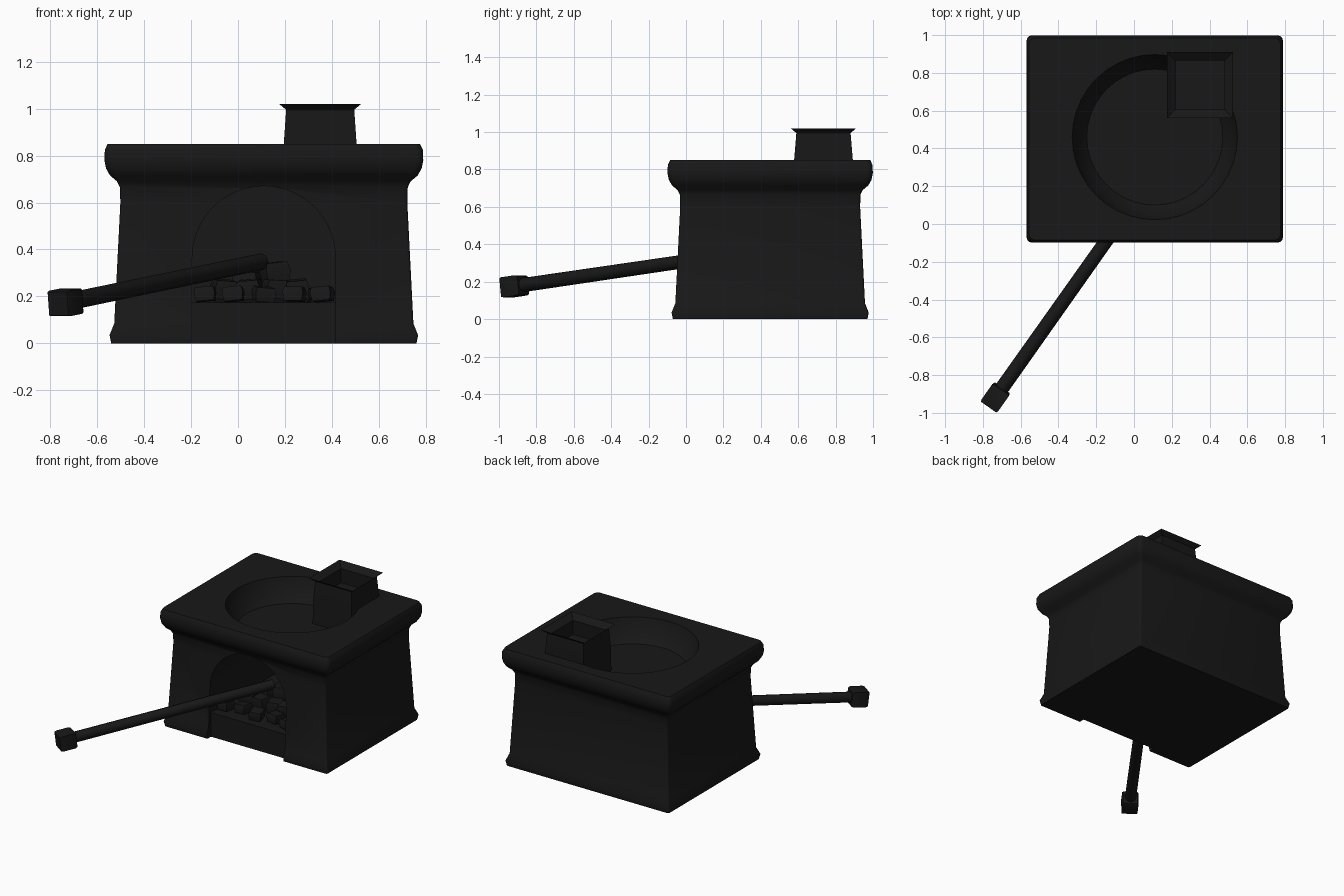
import bpy, bmesh, math, random
from mathutils import Vector, Matrix

if "Cube" in bpy.data.objects:
    bpy.data.objects.remove(bpy.data.objects["Cube"])

random.seed(4)
CX, CY = 0.11, 0.45

soot = bpy.data.materials.new("soot")
soot.diffuse_color = (0.009, 0.009, 0.009, 1)
soot.use_nodes = True
soot.node_tree.nodes["Principled BSDF"].inputs["Base Color"].default_value = soot.diffuse_color


def make(name, verts, faces, angle=40):
    """Mesh object from rings/faces with consistent normals."""
    me = bpy.data.meshes.new(name)
    me.from_pydata(verts, [], faces)
    bm = bmesh.new()
    bm.from_mesh(me)
    bmesh.ops.recalc_face_normals(bm, faces=bm.faces)
    bm.to_mesh(me)
    bm.free()
    ob = bpy.data.objects.new(name, me)
    bpy.context.collection.objects.link(ob)
    me.materials.append(soot)
    smooth(ob, angle)
    return ob


def smooth(ob, angle):
    bpy.ops.object.select_all(action='DESELECT')
    bpy.context.view_layer.objects.active = ob
    ob.select_set(True)
    bpy.ops.object.shade_smooth_by_angle(angle=math.radians(angle))


def loft(name, rings, angle=40):
    """Closed solid through rings of equal point count."""
    n = len(rings[0])
    verts = [p for r in rings for p in r]
    faces = [(k * n + i, k * n + (i + 1) % n, (k + 1) * n + (i + 1) % n, (k + 1) * n + i)
             for k in range(len(rings) - 1) for i in range(n)]
    faces += [tuple(range(n))[::-1], tuple((len(rings) - 1) * n + i for i in range(n))]
    return make(name, verts, faces, angle)


def rect(cx, cy, hx, hy, z, r=0.0, seg=3):
    """Rectangle outline, optionally with rounded corners."""
    if r == 0:
        return [(cx + sx * hx, cy + sy * hy, z) for sx, sy in ((1, 1), (-1, 1), (-1, -1), (1, -1))]
    pts = []
    for q, (sx, sy) in enumerate(((1, 1), (-1, 1), (-1, -1), (1, -1))):
        for i in range(seg + 1):
            a = math.pi / 2 * (q + i / seg)
            pts.append((cx + sx * (hx - r) + r * math.cos(a), cy + sy * (hy - r) + r * math.sin(a), z))
    return pts


def circle(cx, cy, r, z, n=40):
    return [(cx + r * math.cos(2 * math.pi * i / n), cy + r * math.sin(2 * math.pi * i / n), z) for i in range(n)]


def arch(y, z0, r=0.305, spring=0.365, n=20):
    """Arch outline standing in the xz plane."""
    pts = [(CX + r, y, z0)]
    pts += [(CX + r * math.cos(math.pi * i / n), y, spring + r * math.sin(math.pi * i / n)) for i in range(n + 1)]
    return pts + [(CX - r, y, z0)]


def cut(ob, cutter):
    m = ob.modifiers.new("cut", 'BOOLEAN')
    m.operation, m.solver, m.object = 'DIFFERENCE', 'EXACT', cutter
    cutter.hide_render = True
    bpy.context.view_layer.objects.active = ob
    bpy.ops.object.modifier_apply(modifier=m.name)
    bpy.data.objects.remove(cutter)


# Hearth body: flared foot, tapering walls, heavy rounded top slab
profile = [(0.650, 0), (0.657, 0.035), (0.637, 0.085), (0.611, 0.60), (0.613, 0.665), (0.625, 0.69),
           (0.655, 0.715), (0.672, 0.745), (0.679, 0.78), (0.677, 0.825), (0.665, 0.85)]
body = loft("hearth_body", [rect(CX, CY, h, h - 0.13, z, 0.012 + 0.018 * (z > 0.7)) for h, z in profile])

# Arched firebox, recessed panel under it, round basin in the top
cut(body, loft("firebox_cutter", [arch(-0.3, 0.175), arch(0.78, 0.175)]))
cut(body, loft("panel_cutter", [arch(-0.3, -0.1), arch(-0.03, -0.1)]))
cut(body, loft("basin_cutter", [circle(CX, CY + 0.01, 0.36, 0.69), circle(CX, CY + 0.01, 0.41, 0.75),
                                circle(CX, CY + 0.01, 0.44, 0.86)]))
smooth(body, 40)

# Square chimney with flared rim and hollow inside
px, py = 0.35, 0.735
steps = [(0.157, 0.157, 0.68), (0.155, 0.157, 0.85), (0.145, 0.145, 0.995), (0.175, 0.175, 1.02),
         (0.130, 0.130, 0.985), (0.135, 0.135, 0.88)]
loft("chimney", [rect(px, py, hx, hy, z) for hx, hy, z in steps], 30)


# Poker: long round bar with a square grip block, lying in the fire
a, b = Vector((-0.735, -0.92, 0.175)), Vector((0.10, 0.26, 0.348))
frame = Matrix.Translation(a) @ (b - a).to_track_quat('Z', 'Y').to_matrix().to_4x4()
length = (b - a).length


def along(ring):
    return [frame @ Vector(p) for p in ring]


loft("poker_bar", [along(circle(0, 0, 0.038, 0, 8)), along(circle(0, 0, 0.036, length, 8))], 50)
loft("poker_grip", [along(rect(0, 0, h, h, z)) for h, z in
                    ((0.05, -0.055), (0.054, -0.04), (0.054, 0.045), (0.048, 0.06))], 30)


# Coals: chunky tilted blocks, front row plus a heap behind
def coal(name, x, y, z, sx, sy, sz):
    ob = loft(name, [rect(0, 0, sx * k, sy * k, h * sz) for k, h in ((0.85, -1), (1, 0.2), (0.85, 1))], 30)
    ob.location = (x, y, z)
    ob.rotation_euler = [random.uniform(-0.12, 0.12) for _ in range(2)] + [random.uniform(-0.4, 0.4)]


for i, x in enumerate((-0.14, -0.02, 0.11, 0.24, 0.36)):
    coal(f"coal_front_{i}", x, 0.06 + 0.03 * (i % 2), 0.21, 0.045, 0.045, 0.03)
for i, x in enumerate((-0.06, 0.05, 0.16, 0.25)):
    coal(f"coal_middle_{i}", x, 0.2, 0.23, 0.05, 0.05, 0.04)
for i, (x, z) in enumerate(((0.04, 0.26), (0.155, 0.30))):
    coal(f"coal_top_{i}", x, 0.29, z, 0.055, 0.055, 0.045)
coal("coal_bed", 0.11, 0.32, 0.2, 0.22, 0.12, 0.03)
